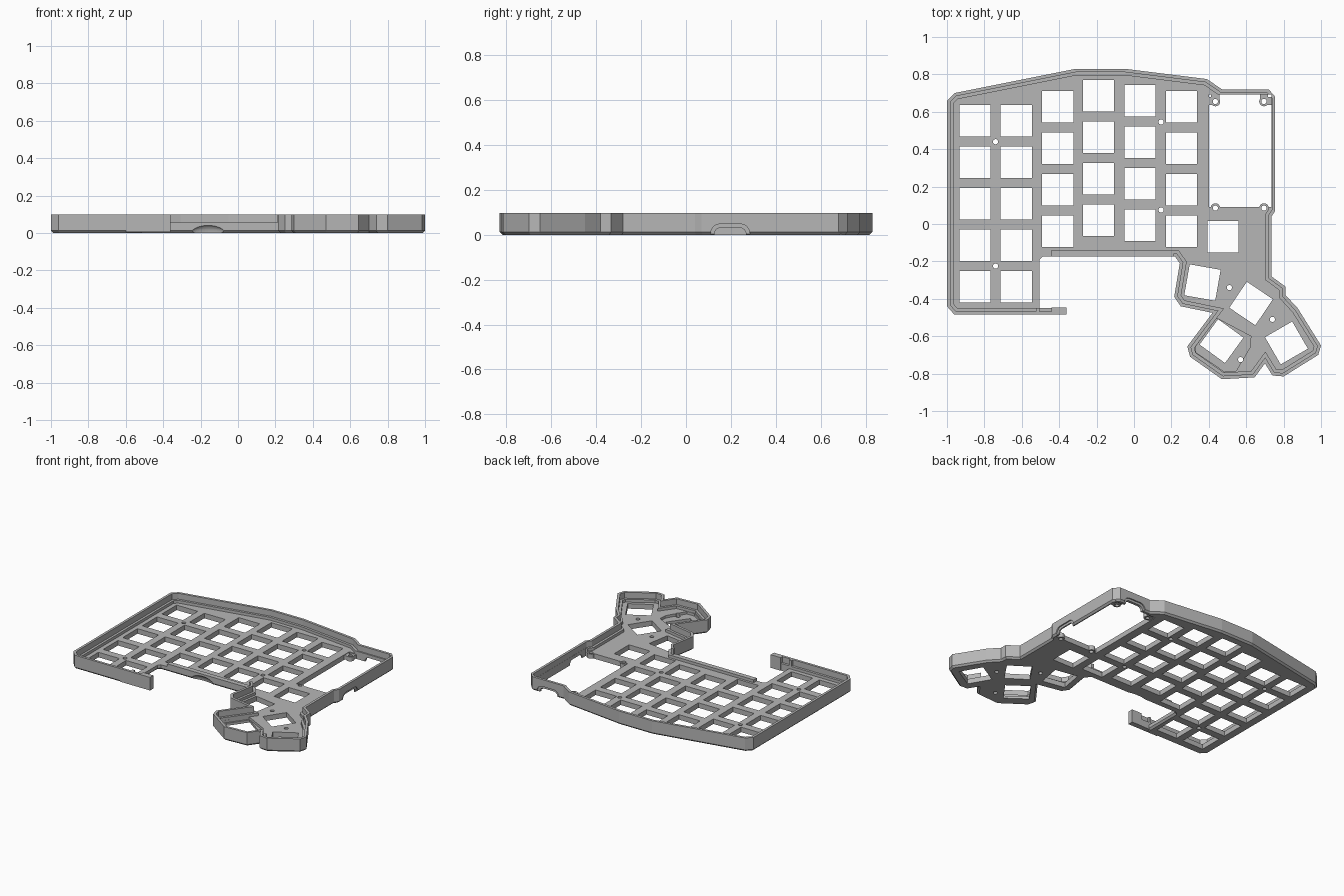
import bpy, bmesh, math
from mathutils import Vector, Matrix

cube = bpy.data.objects.get("Cube")
if cube:
    bpy.data.objects.remove(cube, do_unlink=True)

TOP, LEDGE, FLOOR = 0.098, 0.056, 0.036
KEY = 0.168

gray = bpy.data.materials.new("matte gray")
gray.use_nodes = True
gray.diffuse_color = (0.47, 0.47, 0.47, 1)
gray.node_tree.nodes["Principled BSDF"].inputs["Base Color"].default_value = (0.47, 0.47, 0.47, 1)


def make_object(name, bm):
    bmesh.ops.recalc_face_normals(bm, faces=bm.faces)
    mesh = bpy.data.meshes.new(name)
    bm.to_mesh(mesh)
    bm.free()
    mesh.materials.append(gray)
    obj = bpy.data.objects.new(name, mesh)
    bpy.context.collection.objects.link(obj)
    return obj


def inset(points, d):
    """Mitred inset of a clockwise outline."""
    result = []
    for i, p in enumerate(points):
        p = Vector(p)
        e1 = (p - Vector(points[i - 1])).normalized()
        e2 = (Vector(points[(i + 1) % len(points)]) - p).normalized()
        n1, n2 = Vector((e1.y, -e1.x)), Vector((e2.y, -e2.x))
        result.append(p + (n1 + n2) * d / (1 + n1.dot(n2)))
    return result


def loft(bm, rings):
    """Closed solid through rings of 3D points."""
    loops = [[bm.verts.new(p) for p in ring] for ring in rings]
    n = len(loops[0])
    for a, b in zip(loops, loops[1:]):
        for i in range(n):
            j = (i + 1) % n
            bm.faces.new((a[i], a[j], b[j], b[i]))
    bm.faces.new(loops[0][::-1])
    bm.faces.new(loops[-1])


def prism(bm, points, z0, z1):
    loft(bm, [[(p[0], p[1], z) for p in points] for z in (z0, z1)])


def box(bm, x0, x1, y0, y1, z0, z1):
    prism(bm, [(x0, y0), (x1, y0), (x1, y1), (x0, y1)], z0, z1)


def disc(bm, x, y, r, z0, z1, sides=16):
    angles = [math.tau * i / sides for i in range(sides)]
    prism(bm, [(x + r * math.cos(a), y + r * math.sin(a)) for a in angles], z0, z1)


def key_hole(bm, x, y, degrees=0):
    turn = Matrix.Rotation(math.radians(degrees), 2)
    h = KEY / 2
    corners = [turn @ Vector(c) for c in ((-h, -h), (h, -h), (h, h), (-h, h))]
    prism(bm, [(x + c.x, y + c.y) for c in corners], -0.1, 0.054)


def arch(width, height):
    """Round-shouldered port profile, open at the bottom."""
    r, w = height * 0.9, width / 2
    pts = [(-w, -0.02)]
    for side, start in ((-1, 180), (1, 90)):
        for k in range(7):
            a = math.radians(start - 15 * k)
            pts.append((side * (w - r) + r * math.cos(a), height - r + r * math.sin(a)))
    return pts + [(w, -0.02)]


def combine(body, tool, operation):
    mod = body.modifiers.new(operation.lower(), 'BOOLEAN')
    mod.operation, mod.solver, mod.object = operation, 'EXACT', tool
    mod.use_self = True
    bpy.context.view_layer.objects.active = body
    bpy.ops.object.modifier_apply(modifier=mod.name)
    bpy.data.objects.remove(tool, do_unlink=True)


# Tray: chamfered base, rim, inner ledge and floor
outline = [
    (-1, 0.66), (-0.96, 0.7), (-0.31, 0.83), (-0.05, 0.83), (0.39, 0.775), (0.47, 0.72),
    (0.72, 0.72), (0.755, 0.68), (0.755, 0.07), (0.735, 0.04), (0.735, -0.28),
    (0.81, -0.335), (0.81, -0.38), (0.875, -0.45), (1, -0.65), (0.985, -0.7),
    (0.8, -0.815), (0.74, -0.81), (0.7, -0.745), (0.645, -0.82), (0.47, -0.83),
    (0.3, -0.71), (0.285, -0.655), (0.42, -0.475), (0.25, -0.44), (0.215, -0.39),
    (0.245, -0.21), (0.22, -0.175), (-0.49, -0.175), (-0.505, -0.19),
    (-0.505, -0.485), (-0.96, -0.485), (-1, -0.44)]
profile = [(0.012, 0), (0, 0.012), (0, TOP), (0.018, TOP),
           (0.018, LEDGE), (0.035, LEDGE), (0.035, FLOOR)]
bm = bmesh.new()
loft(bm, [[(p.x, p.y, z) for p in inset(outline, d)] for d, z in profile])
tray = make_object("keyboard_tray", bm)

# Lowered rim along the open front edge
bm = bmesh.new()
box(bm, -0.56, -0.44, -0.449, -0.12, FLOOR, 0.2)
box(bm, -0.45, 0.21, -0.2, -0.12, LEDGE, 0.2)
combine(tray, make_object("rim_cutter", bm), 'DIFFERENCE')

# Controller window
bm = bmesh.new()
box(bm, 0.4, 0.736, 0.09, 0.692, -0.1, 0.2)
combine(tray, make_object("window_cutter", bm), 'DIFFERENCE')

# Front rim extension and controller mounting tabs
mounts = [(x, y) for x in (0.435, 0.695) for y in (0.085, 0.655)]
bm = bmesh.new()
box(bm, -0.6, -0.36, -0.485, -0.467, 0.004, TOP)
box(bm, -0.56, -0.43, -0.47, -0.449, 0.004, LEDGE)
box(bm, -0.44, -0.36, -0.475, -0.447, 0.004, TOP)
for x, y in mounts:
    disc(bm, x, y, 0.026, 0.002, FLOOR - 0.002)
    if y > 0.5:
        side = 1 if x > 0.5 else -1
        box(bm, *sorted((x, x + side * 0.045)), y - 0.02, y + 0.024, 0.004, FLOOR - 0.004)
        box(bm, x - 0.022, x + 0.022, y, 0.7, 0.006, FLOOR - 0.006)
combine(tray, make_object("tabs", bm), 'UNION')

# Recessed floor of the inner thumb pod
bm = bmesh.new()
prism(bm, [(0.44, -0.503), (0.625, -0.6), (0.62, -0.66), (0.545, -0.787),
           (0.485, -0.79), (0.332, -0.687), (0.328, -0.658)], 0.018, 0.053)
combine(tray, make_object("pod_cutter", bm), 'DIFFERENCE')

# Key openings: staggered columns (x, top y, count), then the thumb keys
bm = bmesh.new()
columns = [(-0.85, 0.553, 5), (-0.63, 0.553, 5), (-0.408, 0.627, 4),
           (-0.19, 0.685, 4), (0.032, 0.66, 4), (0.254, 0.627, 4), (0.476, -0.068, 1)]
for x, y, count in columns:
    for row in range(count):
        key_hole(bm, x, y - 0.222 * row)
for x, y, turn in [(0.366, -0.313, -10), (0.626, -0.425, -34),
                   (0.468, -0.626, -36), (0.815, -0.636, 30)]:
    key_hole(bm, x, y, turn)
# Screw holes
for x, y in mounts + [(-0.74, 0.44), (-0.74, -0.225), (0.145, 0.545), (0.145, 0.075),
                      (0.51, -0.34), (0.74, -0.51), (0.57, -0.725)]:
    disc(bm, x, y, 0.014, -0.1, 0.15)
combine(tray, make_object("hole_cutter", bm), 'DIFFERENCE')

# Cable ports in the side and back rims, each a recess with a smaller opening
for width, height, depth in ((0.175, 0.048, 0.009), (0.14, 0.032, 0.05)):
    bm = bmesh.new()
    shape = arch(width, height)
    loft(bm, [[(x, 0.197 + u, v) for u, v in shape] for x in (0.78, 0.755 - depth)])
    loft(bm, [[(0.595 + u, y, v) for u, v in shape] for y in (0.75, 0.72 - depth)])
    combine(tray, make_object("port_cutter", bm), 'DIFFERENCE')

# Finger scoop under the front edge
bm = bmesh.new()
bmesh.ops.create_uvsphere(bm, u_segments=32, v_segments=16, radius=1)
bmesh.ops.transform(bm, verts=bm.verts, matrix=Matrix.Translation((-0.16, -0.183, -0.004))
                    @ Matrix.Diagonal((0.095, 0.03, 0.046, 1)))
combine(tray, make_object("scoop_cutter", bm), 'DIFFERENCE')
